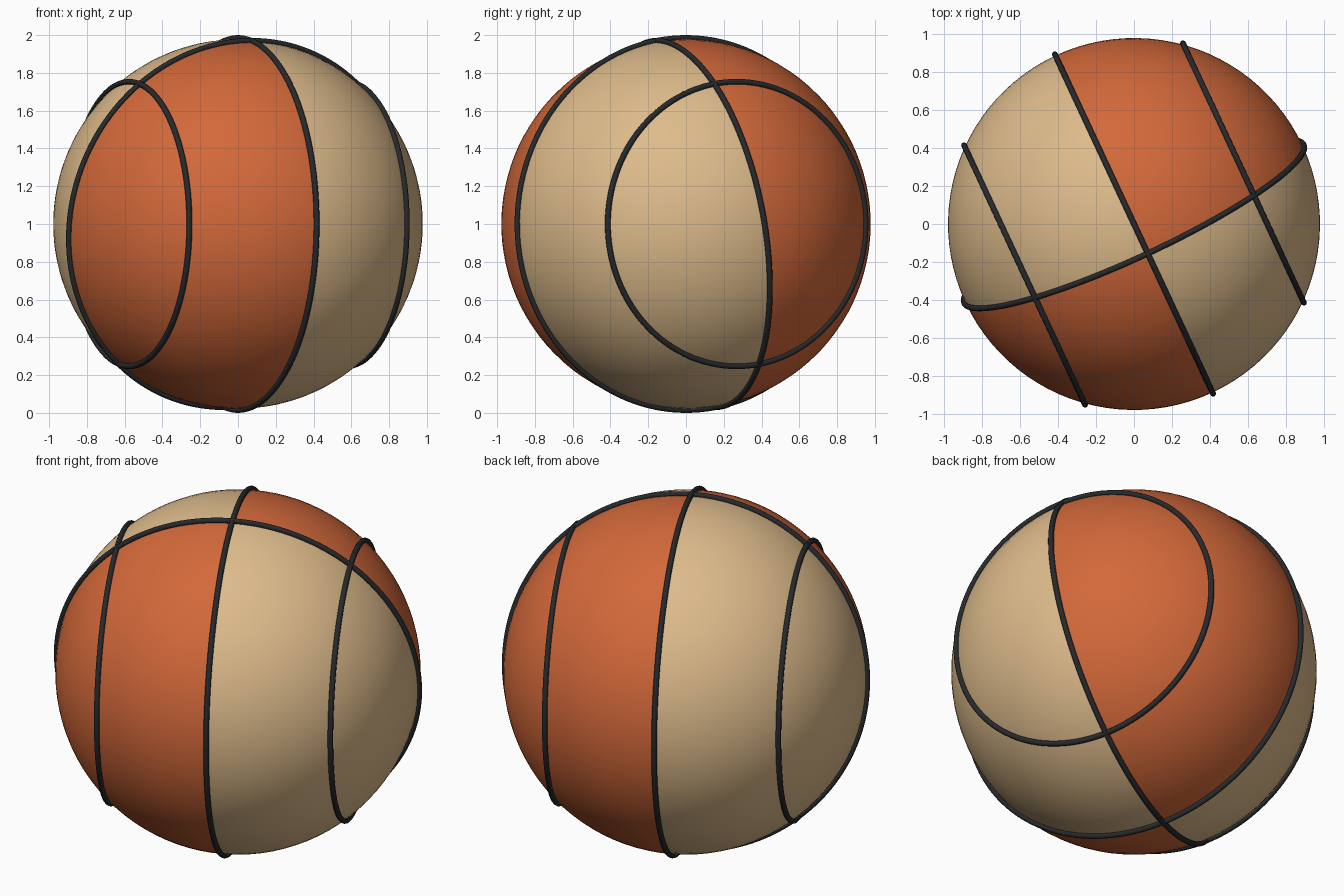
import bpy
import math
from mathutils import Matrix, Vector

cube = bpy.data.objects.get("Cube")
if cube:
    bpy.data.objects.remove(cube, do_unlink=True)


def material(name, rgb):
    mat = bpy.data.materials.new(name)
    mat.use_nodes = True
    mat.diffuse_color = (*rgb, 1)
    mat.node_tree.nodes["Principled BSDF"].inputs["Base Color"].default_value = (*rgb, 1)
    return mat


orange = material("orange leather", (0.65, 0.14, 0.042))
tan = material("tan leather", (0.73, 0.50, 0.26))
black = material("black rubber", (0.02, 0.022, 0.024))

BALL_RADIUS = 0.978
SEAM_RADIUS = 0.985
TUBE = 0.015
SIDE_OFFSET = 0.635
CENTRE = Vector((0, 0, 1))

# Ball axes: the pole is level and turned, the tilt axis leans up
yaw, tilt = math.radians(25), math.radians(10)
pole = Vector((math.cos(yaw), math.sin(yaw), 0))
side = Vector((-math.sin(yaw), math.cos(yaw), 0))
lean = side * math.cos(tilt) + Vector((0, 0, math.sin(tilt)))


def frame(z_axis, x_axis, offset=0):
    y_axis = z_axis.cross(x_axis)
    rotation = Matrix((x_axis, y_axis, z_axis)).transposed().to_4x4()
    return Matrix.Translation(CENTRE + z_axis * offset) @ rotation


def finish(name):
    obj = bpy.context.object
    obj.name = obj.data.name = name
    bpy.ops.object.shade_smooth()
    return obj


# Ball, with its panels alternating across the two great seams
bpy.ops.mesh.primitive_uv_sphere_add(segments=96, ring_count=48, radius=BALL_RADIUS)
ball = finish("ball")
ball.data.materials.append(tan)
ball.data.materials.append(orange)
for face in ball.data.polygons:
    face.material_index = int(face.center.x * face.center.z > 0)
ball.data.transform(frame(pole, lean))


# Raised seams
def seam(name, z_axis, x_axis, offset=0):
    radius = math.sqrt(SEAM_RADIUS ** 2 - offset ** 2)
    bpy.ops.mesh.primitive_torus_add(major_radius=radius, minor_radius=TUBE,
                                     major_segments=128, minor_segments=12)
    ring = finish(name)
    ring.data.materials.append(black)
    ring.data.transform(frame(z_axis, x_axis, offset))


seam("upright_seam", pole, lean)
seam("leaning_seam", lean, pole)
seam("left_side_seam", pole, lean, SIDE_OFFSET)
seam("right_side_seam", pole, lean, -SIDE_OFFSET)
